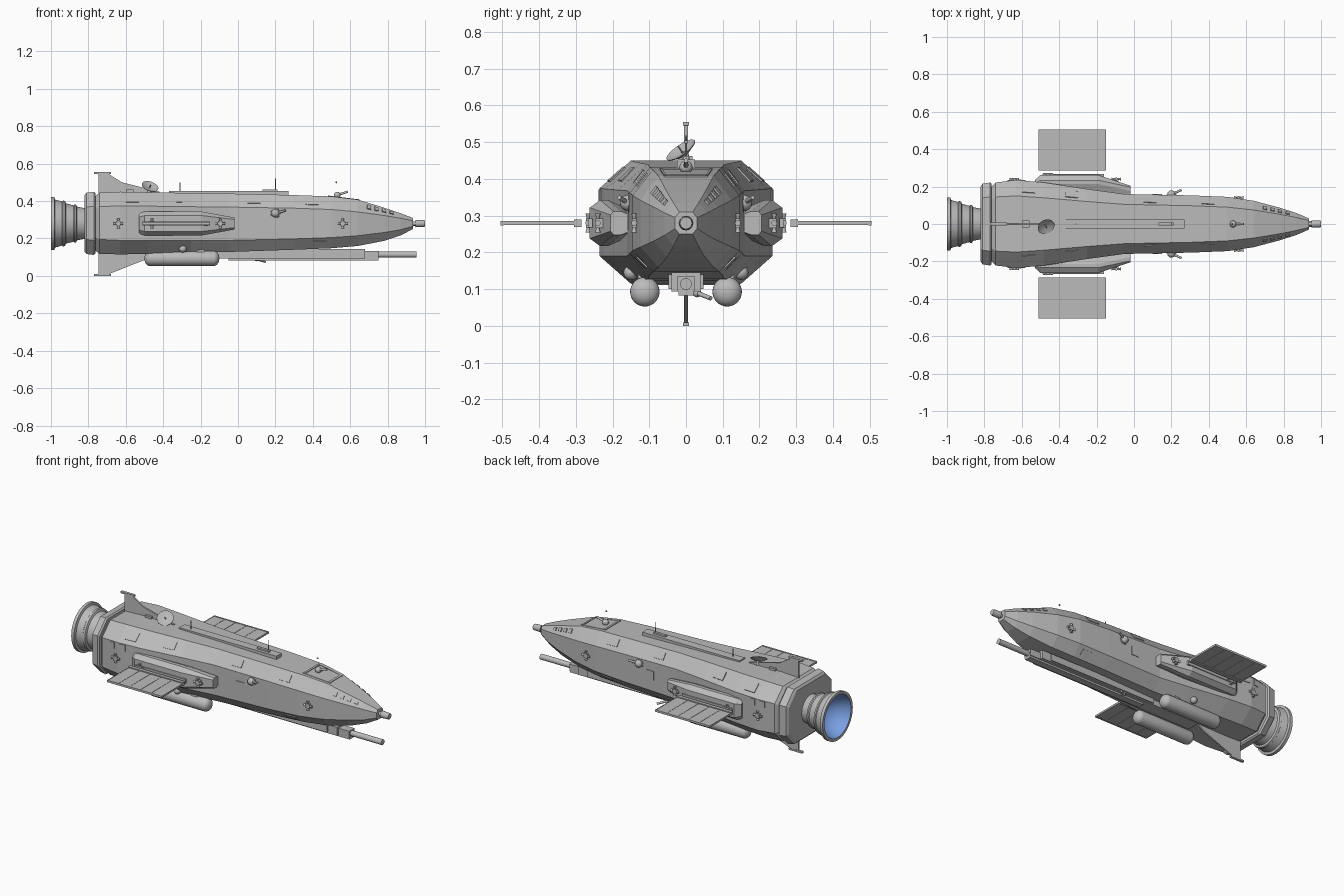
import bpy, bmesh, math
from mathutils import Vector

cube = bpy.data.objects.get("Cube")
if cube:
    bpy.data.objects.remove(cube)


def material(name, rgb):
    m = bpy.data.materials.new(name)
    m.use_nodes = True
    m.diffuse_color = (*rgb, 1)
    m.node_tree.nodes["Principled BSDF"].inputs["Base Color"].default_value = (*rgb, 1)
    return m


GREY = material("hull grey", (0.5, 0.5, 0.5))
BLUE = material("engine glow blue", (0.2, 0.36, 0.8))
SIDES = ((1, "left"), (-1, "right"))


def make(name, verts, faces, mat=GREY):
    me = bpy.data.meshes.new(name)
    me.from_pydata([tuple(v) for v in verts], [], faces)
    me.materials.append(mat)
    bm = bmesh.new()
    bm.from_mesh(me)
    bmesh.ops.recalc_face_normals(bm, faces=bm.faces)
    bm.to_mesh(me)
    bm.free()
    ob = bpy.data.objects.new(name, me)
    bpy.context.collection.objects.link(ob)
    return ob


def smooth(ob):
    bpy.ops.object.select_all(action='DESELECT')
    ob.select_set(True)
    bpy.context.view_layer.objects.active = ob
    bpy.ops.object.shade_smooth_by_angle(angle=math.radians(40))
    return ob


def loft(name, rings, caps=True):
    n = len(rings[0])
    faces = [(r * n + i, r * n + (i + 1) % n, (r + 1) * n + (i + 1) % n, (r + 1) * n + i)
             for r in range(len(rings) - 1) for i in range(n)]
    if caps:
        faces += [tuple(range(n)), tuple(range((len(rings) - 1) * n, len(rings) * n))]
    return make(name, [v for r in rings for v in r], faces)


def box(name, x, y, z):
    return loft(name, [[(a, y[0], z[0]), (a, y[1], z[0]), (a, y[1], z[1]), (a, y[0], z[1])] for a in x])


def spin(name, profile, base, axis=(1, 0, 0), n=32, caps=True):
    """Revolve (distance, radius) pairs around an axis through base."""
    q = Vector(axis).to_track_quat('Z', 'Y')
    rings = [[Vector(base) + q @ Vector((r * math.cos(t), r * math.sin(t), d))
              for t in (2 * math.pi * i / n for i in range(n))] for d, r in profile]
    return smooth(loft(name, rings, caps))


def ball(name, centre, r):
    arc = [math.pi * i / 10 for i in range(11)]
    return spin(name, [(-r * math.cos(a), max(r * math.sin(a), r * 0.02)) for a in arc], centre, n=16)


# Hull stations: x, half width, flat half width, top, upper edge, lower edge, bottom
STATIONS = [(-0.77, 0.19, 0.125, 0.42, 0.35, 0.21, 0.14), (-0.74, 0.222, 0.145, 0.445, 0.37, 0.195, 0.118),
            (-0.63, 0.235, 0.15, 0.45, 0.375, 0.19, 0.115), (-0.48, 0.222, 0.14, 0.447, 0.373, 0.19, 0.118),
            (-0.25, 0.187, 0.12, 0.443, 0.37, 0.19, 0.123), (-0.05, 0.16, 0.105, 0.44, 0.368, 0.19, 0.128),
            (0.3, 0.153, 0.098, 0.432, 0.362, 0.198, 0.14), (0.5, 0.145, 0.09, 0.425, 0.355, 0.205, 0.148),
            (0.64, 0.124, 0.075, 0.408, 0.342, 0.215, 0.16), (0.78, 0.087, 0.052, 0.365, 0.323, 0.232, 0.187),
            (0.87, 0.058, 0.034, 0.335, 0.308, 0.247, 0.217), (0.935, 0.03, 0.018, 0.31, 0.295, 0.265, 0.25)]


def section(s):
    x, w, f, top, up, low, bot = s
    half = [(f, top), (w, up), (w, low), (f, bot)]
    return [Vector((x, y, z)) for y, z in half] + [Vector((x, -y, z)) for y, z in half[::-1]]


def hull_point(x, facet, u):
    for a, b in zip(STATIONS, STATIONS[1:]):
        if a[0] <= x <= b[0]:
            t = (x - a[0]) / (b[0] - a[0])
            ring = section([p + (q - p) * t for p, q in zip(a, b)])
            return ring[facet].lerp(ring[(facet + 1) % 8], u)


def plate(name, x0, x1, facet, u0, u1, h=0.004):
    """Thin raised plate that follows one facet of the hull."""
    p = [hull_point(x, facet, u) for x, u in ((x0, u0), (x1, u0), (x1, u1), (x0, u1))]
    n = (p[1] - p[0]).cross(p[3] - p[0]).normalized()
    if n.dot(p[0] - Vector((p[0].x, 0, 0.28))) < 0:
        n = -n
    return loft(name, [[v - n * 0.004 for v in p], [v + n * h for v in p]])


def plates(name, x0, x1, facet, u0, u1, h=0.004):
    plate(name + "_left", x0, x1, facet, u0, u1, h)
    plate(name + "_right", x0, x1, 6 - facet, 1 - u0, 1 - u1, h)


loft("hull", [section(s) for s in STATIONS])

# Stern collar and engine
collar = [(-0.82, 0.2, 0.13, 0.432, 0.36, 0.2, 0.128), (-0.81, 0.215, 0.14, 0.445, 0.368, 0.195, 0.117),
          (-0.77, 0.222, 0.145, 0.45, 0.372, 0.19, 0.112), (-0.762, 0.215, 0.14, 0.443, 0.368, 0.195, 0.12)]
loft("stern_collar", [section(s) for s in collar])
bell = spin("engine_bell", [(0.0, 0.125), (0.0, 0.142), (0.018, 0.142), (0.022, 0.128), (0.06, 0.118),
                            (0.064, 0.123), (0.075, 0.12), (0.08, 0.108), (0.12, 0.097), (0.125, 0.102),
                            (0.135, 0.1), (0.14, 0.09), (0.2, 0.078)], (-1, 0, 0.28), n=48)
bell.data.polygons[-2].select = False
bm = bmesh.new()
bm.from_mesh(bell.data)
bmesh.ops.delete(bm, geom=[f for f in bm.faces if len(f.verts) > 4], context='FACES')
bm.to_mesh(bell.data)
bm.free()
glow = spin("engine_glow", [(0.0, 0.126), (0.035, 0.115), (0.07, 0.095), (0.1, 0.065), (0.115, 0.03),
                            (0.118, 0.002)], (-1, 0, 0.28), n=48, caps=False)
glow.data.flip_normals()
glow.data.materials[0] = BLUE

# Nose probe
spin("nose_probe", [(0, 0.012), (0.015, 0.012), (0.016, 0.02), (0.06, 0.018), (0.066, 0.016)],
     (0.934, 0, 0.28), n=20)


# Dorsal and ventral fins
def fin(name, outline, cap):
    loft(name, [[(x, y, z) for x, z in outline] for y in (-0.005, 0.005)])
    box(name + "_cap", (-0.77, -0.68), (-0.008, 0.008), cap)


fin("top_fin", [(-0.745, 0.43), (-0.745, 0.55), (-0.7, 0.55), (-0.62, 0.5), (-0.42, 0.45), (-0.42, 0.43)], (0.545, 0.555))
fin("bottom_fin", [(-0.745, 0.13), (-0.745, 0.006), (-0.7, 0.006), (-0.5, 0.085), (-0.42, 0.13)], (0, 0.01))

# Dish on a short mast
aim = (0.3, -0.55, 0.8)
spin("dish", [(0, 0.004), (0.004, 0.022), (0.016, 0.046), (0.018, 0.046), (0.01, 0.025), (0.007, 0.004)],
     (-0.475, -0.005, 0.465), aim)
spin("dish_feed", [(0, 0.003), (0.03, 0.002)], (-0.475, -0.005, 0.465), aim, 8)
spin("dish_mast", [(0, 0.012), (0.035, 0.006)], (-0.475, 0, 0.44), (0, 0, 1), 12)

# Spine and antennas
box("spine", (-0.37, 0.27), (-0.025, 0.025), (0.42, 0.453))
for x, top in ((-0.31, 0.5), (0.2, 0.52)):
    spin("antenna", [(0, 0.004), (0.02, 0.0025), (top - 0.44, 0.002)], (x, 0, 0.44), (0, 0, 1), 8)
box("antenna_foot", (0.13, 0.21), (-0.008, 0.008), (0.45, 0.462))
ball("beacon", (0.525, 0, 0.5), 0.005)


def turret(name, c, aim, r=0.022):
    ball(name, c, r)
    a = Vector(aim).normalized()
    spin(name + "_barrel", [(0, 0.007), (0.04, 0.006), (0.06, 0.006)], c, a, 12)


def thruster(name, x, y, z, s):
    """Cross-shaped block of four small nozzles on a side face."""
    ys = sorted((y - s * 0.012, y + s * 0.01))
    box(name, (x - 0.013, x + 0.013), ys, (z - 0.013, z + 0.013))
    for dx, dz in ((1, 0), (-1, 0), (0, 1), (0, -1)):
        spin(name + "_nozzle", [(0, 0.004), (0.014, 0.008)],
             (x + dx * 0.012, y + s * 0.004, z + dz * 0.012), (dx, 0, dz), 10)


def pod_ring(x, inner, outer, h, top):
    mid = (inner + outer) / 2
    return [(x, inner, 0.28 - h), (x, mid, 0.28 - top), (x, mid + 0.02, 0.28 - top), (x, outer, 0.28 - h),
            (x, outer, 0.28 + h), (x, mid + 0.02, 0.28 + top), (x, mid, 0.28 + top), (x, inner, 0.28 + h)]


for s, side in SIDES:
    # Side pod with slot rail
    rings = [pod_ring(-0.53, 0.165, 0.235, 0.035, 0.055), pod_ring(-0.5, 0.165, 0.262, 0.042, 0.063),
             pod_ring(-0.19, 0.165, 0.262, 0.042, 0.063), pod_ring(-0.02, 0.15, 0.205, 0.022, 0.032)]
    loft(side + "_pod", [[(x, s * y, z) for x, y, z in r] for r in rings])
    box(side + "_pod_rail", (-0.49, -0.16), sorted((s * 0.255, s * 0.267)), (0.268, 0.292))
    # Solar panel with beam and dividers
    box(side + "_panel", (-0.51, -0.15), sorted((s * 0.3, s * 0.505)), (0.276, 0.284))
    box(side + "_panel_beam", (-0.51, -0.15), sorted((s * 0.285, s * 0.305)), (0.27, 0.29))
    box(side + "_panel_edge", (-0.51, -0.15), sorted((s * 0.497, s * 0.505)), (0.274, 0.286))
    for i in range(6):
        x = -0.508 + i * 0.0712
        box(side + "_panel_divider", (x - 0.002, x + 0.002), sorted((s * 0.305, s * 0.5)), (0.2745, 0.2855))
    # Fuel tank with saddles
    cap = [math.pi / 2 * i / 6 for i in range(7)]
    ends = [(0.03 - 0.03 * math.cos(a), 0.002 + 0.038 * math.sin(a)) for a in cap]
    spin(side + "_tank", ends + [(0.4 - d, r) for d, r in ends[::-1]], (-0.5, s * 0.112, 0.093))
    for x in (-0.4, -0.2):
        box(side + "_tank_saddle", (x - 0.02, x + 0.02), sorted((s * 0.09, s * 0.13)), (0.1, 0.15))
    ball(side + "_tank_valve", (-0.295, s * 0.15, 0.145), 0.02)
    # Turret and thrusters
    turret(side + "_turret", (0.2, s * 0.158, 0.335), (0.9, s * 0.4, 0.25))
    spin(side + "_turret_ring", [(0, 0.028), (0.01, 0.026)], (0.2, s * 0.148, 0.335), (0, s, 0), 20)
    for x, y in ((-0.64, 0.235), (-0.46, 0.262), (-0.095, 0.236), (0.56, 0.137)):
        thruster(side + "_thruster", x, s * y, 0.28, s)

# Top turret and its hatch frame
turret("top_turret", (0.53, 0, 0.432), (0.95, 0, 0.3), 0.018)
for u in (0.1, 0.86):
    plate("hatch_rail", 0.48, 0.65, 7, u, u + 0.04)
for x in (0.48, 0.635):
    plate("hatch_bar", x, x + 0.012, 7, 0.1, 0.9)
box("top_thruster", (-0.6, -0.56), (-0.018, 0.018), (0.44, 0.462))

# Hull plating, side hatches and windows
for x in (-0.37, 0.05, 0.36):
    plates("shoulder_plate", x, x + 0.07, 0, 0.2, 0.7)
plates("rear_plate", -0.6, -0.53, 0, 0.25, 0.75)
plates("stern_hatch", -0.68, -0.65, 1, 0.02, 0.22)
plates("stern_hatch", -0.62, -0.58, 1, 0.02, 0.22)
plates("side_hatch", 0.1, 0.15, 1, 0.3, 0.6)
plates("belly_plate", 0.4, 0.47, 2, 0.25, 0.75)
for i in range(4):
    plates("window", 0.69 + i * 0.04, 0.71 + i * 0.04, 0, 0.25, 0.6, 0.006)

# Ventral gun: housing, rails and barrel
box("gun_housing", (-0.42, 0.68), (-0.04, 0.04), (0.094, 0.145))
for y in (-0.047, 0.036):
    box("gun_rail", (-0.1, 0.62), (y, y + 0.011), (0.1, 0.14))
box("gun_keel", (-0.05, 0.75), (-0.02, 0.02), (0.083, 0.096))
box("gun_muzzle_block", (0.66, 0.75), (-0.025, 0.025), (0.094, 0.134))
spin("gun_barrel", [(0, 0.016), (0.28, 0.016)], (0.675, 0, 0.114), n=24)
turret("belly_turret", (0.1, 0.03, 0.09), (0.6, 0.5, -0.2), 0.012)
